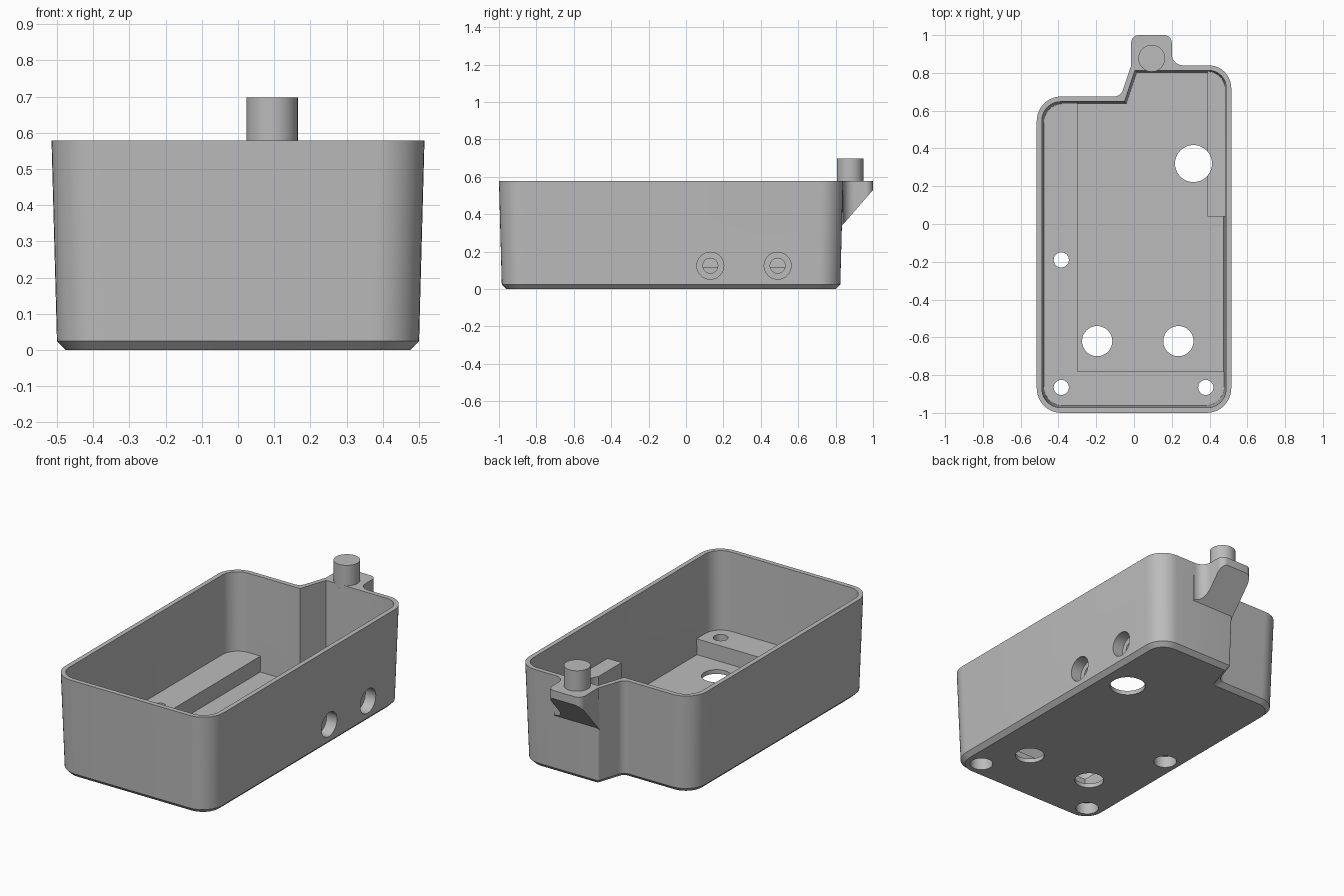
import bpy, bmesh, math
from mathutils import Vector

if "Cube" in bpy.data.objects:
    bpy.data.objects.remove(bpy.data.objects["Cube"])

grey = bpy.data.materials.new("grey plastic")
grey.diffuse_color = (0.5, 0.5, 0.5, 1)
grey.use_nodes = True
grey.node_tree.nodes["Principled BSDF"].inputs["Base Color"].default_value = grey.diffuse_color

TOP, FLOOR = 0.578, 0.025


def offset(pts, d):
    """Move every edge of a counter-clockwise polygon inwards by d."""
    out, n = [], len(pts)
    for i in range(n):
        p = Vector(pts[i])
        a = (p - Vector(pts[i - 1])).normalized()
        b = (Vector(pts[(i + 1) % n]) - p).normalized()
        na, nb = Vector((-a.y, a.x)), Vector((-b.y, b.x))
        out.append(p + (na + nb) * d / (1 + na.dot(nb)))
    return out


def rounded(pts, radii, seg=10):
    """Replace polygon corners by arcs; a radius of 0 stays sharp."""
    out, n = [], len(pts)
    for i, r in enumerate(radii):
        p = Vector(pts[i])
        if r == 0:
            out.append(p)
            continue
        u = (Vector(pts[i - 1]) - p).normalized()
        v = (Vector(pts[(i + 1) % n]) - p).normalized()
        half = u.angle(v) / 2
        c = p + (u + v).normalized() * r / math.sin(half)
        s = p + u * r / math.tan(half) - c
        e = p + v * r / math.tan(half) - c
        sweep = s.angle_signed(e)  # clockwise positive
        for k in range(seg + 1):
            t = -sweep * k / seg
            out.append(c + Vector((s.x * math.cos(t) - s.y * math.sin(t),
                                   s.x * math.sin(t) + s.y * math.cos(t))))
    return out


def make(name, bm):
    bmesh.ops.recalc_face_normals(bm, faces=bm.faces)
    me = bpy.data.meshes.new(name)
    bm.to_mesh(me)
    bm.free()
    me.materials.append(grey)
    ob = bpy.data.objects.new(name, me)
    bpy.context.collection.objects.link(ob)
    return ob


def loft(name, levels):
    """Closed solid through (outline, z) levels."""
    bm = bmesh.new()
    rings = [[bm.verts.new((p[0], p[1], z)) for p in pts] for pts, z in levels]
    for a, b in zip(rings, rings[1:]):
        for i in range(len(a)):
            j = (i + 1) % len(a)
            bm.faces.new((a[i], a[j], b[j], b[i]))
    bm.faces.new(rings[0][::-1])
    bm.faces.new(rings[-1])
    return make(name, bm)


def box(name, x0, x1, y0, y1, z0, z1):
    sq = [(x0, y0), (x1, y0), (x1, y1), (x0, y1)]
    return loft(name, [(sq, z0), (sq, z1)])


def cylinder(name, r, centre, z0, z1, seg=48):
    c = [(centre[0] + r * math.cos(2 * math.pi * k / seg),
          centre[1] + r * math.sin(2 * math.pi * k / seg)) for k in range(seg)]
    return loft(name, [(c, z0), (c, z1)])


def cut(ob, cutter):
    m = ob.modifiers.new("cut", 'BOOLEAN')
    m.operation, m.solver, m.object = 'DIFFERENCE', 'EXACT', cutter
    bpy.context.view_layer.objects.active = ob
    bpy.ops.object.modifier_apply(modifier=m.name)
    bpy.data.objects.remove(cutter)


def smooth(ob):
    bpy.ops.object.select_all(action='DESELECT')
    ob.select_set(True)
    bpy.context.view_layer.objects.active = ob
    bpy.ops.object.shade_smooth_by_angle(angle=math.radians(25))


# Stepped outline of the case at the rim
plan = [(-0.515, -1.0), (0.515, -1.0), (0.515, 0.84), (-0.015, 0.84),
        (-0.07, 0.675), (-0.515, 0.675)]
outer_r = [0.13, 0.13, 0.12, 0.015, 0.05, 0.13]
inner_r = [0.1, 0.1, 0.09, 0, 0, 0.1]

# Drafted outer shell with chamfered base
case = loft("case", [
    (rounded(offset(plan, 0.04), [max(r - 0.025, 0.01) for r in outer_r]), 0),
    (rounded(offset(plan, 0.015), outer_r), FLOOR),
    (rounded(plan, outer_r), TOP)])

# Cavity, leaving the L-shaped ledge and the side block standing
cavity = loft("cavity", [
    (rounded(offset(plan, 0.04), inner_r), FLOOR),
    (rounded(offset(plan, 0.027), inner_r), TOP + 0.02)])
cut(cavity, box("left_ledge", -0.6, -0.3, -1.1, 0.8, 0, 0.118))
cut(cavity, box("front_ledge", -0.4, 0.6, -1.1, -0.78, 0, 0.118))
cut(cavity, box("side_block", 0.39, 0.6, 0.04, 1.0, 0, 0.315))
cut(case, cavity)

# Large floor openings
for x, y, r in [(0.315, 0.32, 0.098), (-0.195, -0.62, 0.08), (0.235, -0.62, 0.08)]:
    cut(case, cylinder("floor_hole", r, (x, y), -0.1, 0.5))

# Screw holes, counterbored from below
for x, y in [(-0.385, -0.19), (-0.385, -0.865), (0.38, -0.865)]:
    cut(case, cylinder("screw_hole", 0.04, (x, y), -0.1, 0.3))
    cut(case, cylinder("screw_head", 0.063, (x, y), -0.1, 0.07))

# Side holes, counterbored from outside through the block
for y in (0.13, 0.49):
    for r, x0 in ((0.04, 0.2), (0.072, 0.435)):
        tool = cylinder("side_hole", r, (0, 0), x0, 0.7)
        tool.rotation_euler = (0, math.pi / 2, 0)
        tool.location = (0, y, 0.125)
        bpy.context.view_layer.update()
        cut(case, tool)
smooth(case)

# Rear tab with sloped underside
tab_plan = [(-0.015, 0.825), (0.27, 0.825), (0.27, 0.84), (0.2, 0.84),
            (0.2, 1.0), (-0.015, 1.0)]
tab_pts = rounded(tab_plan, [0, 0, 0, 0.06, 0.04, 0.04])
tab = loft("rear_tab", [([(p[0], p[1]) for p in tab_pts], 0.2), (tab_pts, TOP)])
bm = bmesh.new()
bm.from_mesh(tab.data)
res = bmesh.ops.bisect_plane(bm, geom=bm.verts[:] + bm.edges[:] + bm.faces[:],
                             plane_co=(0, 1.0, 0.53), plane_no=(0, 1.15, -1),
                             clear_outer=True)
bmesh.ops.holes_fill(bm, edges=[e for e in bm.edges if e.is_boundary])
bmesh.ops.recalc_face_normals(bm, faces=bm.faces)
bm.to_mesh(tab.data)
bm.free()
smooth(tab)

# Upright pin on the tab
smooth(cylinder("pin", 0.071, (0.094, 0.877), TOP - 0.02, 0.698))
